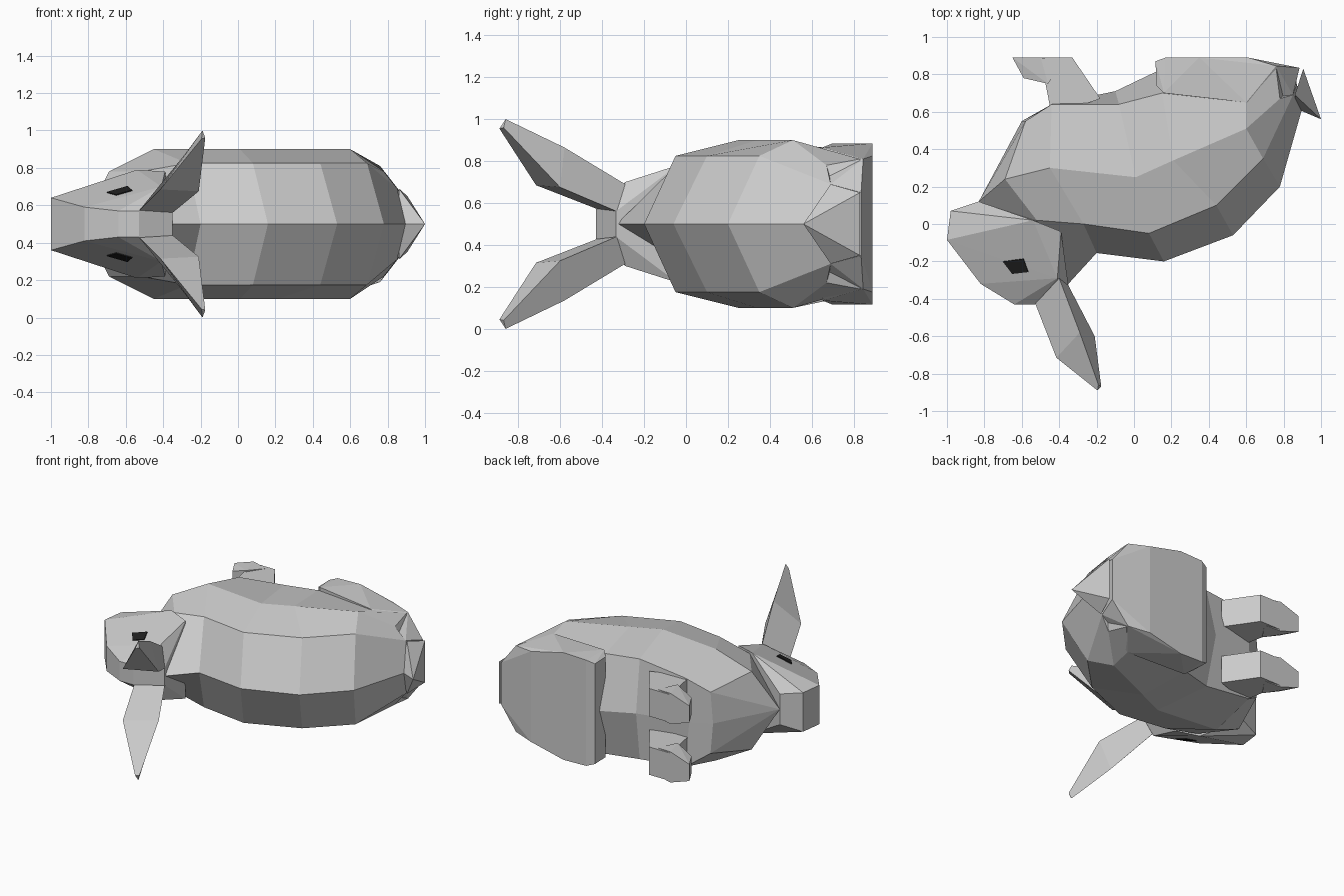
import bpy, bmesh
from mathutils import Vector

if "Cube" in bpy.data.objects:
    bpy.data.objects.remove(bpy.data.objects["Cube"])

MID = 0.5  # the animal lies on its side, mirrored about z = 0.5


def pos(p, s=1):
    return Vector((p[0], p[1], MID + s * p[2]))


def finish(name, bm):
    bmesh.ops.remove_doubles(bm, verts=bm.verts, dist=0.0005)
    bmesh.ops.recalc_face_normals(bm, faces=bm.faces)
    me = bpy.data.meshes.new(name)
    bm.to_mesh(me)
    bm.free()
    ob = bpy.data.objects.new(name, me)
    bpy.context.collection.objects.link(ob)
    return ob


def add_hull(bm, points):
    vs = [bm.verts.new(p) for p in points]
    r = bmesh.ops.convex_hull(bm, input=vs)
    junk = [v for v in r["geom_interior"] if isinstance(v, bmesh.types.BMVert)]
    bmesh.ops.delete(bm, geom=junk, context='VERTS')


def hull(name, *groups):
    bm = bmesh.new()
    for g in groups:
        add_hull(bm, g)
    return finish(name, bm)


def both(half):
    return [pos(p, s) for p in half for s in (1, -1)]


def loft(name, rings, start=None, end=None):
    bm = bmesh.new()
    rows = [[bm.verts.new(p) for p in r] for r in rings]
    n = len(rows[0])
    for a, b in zip(rows, rows[1:]):
        for i in range(n):
            j = (i + 1) % n
            bm.faces.new((a[i], a[j], b[j], b[i]))
    for row, tip in ((rows[0], start), (rows[-1], end)):
        if tip is None:
            bm.faces.new(row)
            continue
        t = bm.verts.new(tip)
        for i in range(n):
            bm.faces.new((row[i], row[(i + 1) % n], t))
    return finish(name, bm)


# body: half rings of spine, shoulder ridge, side, lower side, belly
stations = [
    [(-.36, -.33, 0), (-.52, .02, .28), (-.69, .24, .28), (-.58, .55, .22), (-.6, .55, 0)],
    [(-.2, -.155, 0), (-.27, 0, .325), (-.45, .30, .4), (-.44, .64, .32), (-.46, .62, 0)],
    [(.16, -.2, 0), (.08, -.05, .325), (.01, .25, .4), (-.08, .64, .36), (-.1, .71, 0)],
    [(.53, -.06, 0), (.44, .10, .325), (.21, .34, .4), (.15, .7, .36), (.13, .82, 0)],
    [(.78, .2, 0), (.69, .35, .325), (.6, .51, .4), (.6, .65, .36), (.61, .87, 0)],
    [(.9, .62, 0), (.85, .69, .19), (.78, .67, .28), (.76, .83, .31), (.87, .83, 0)],
]
rings = [[pos(p) for p in h] + [pos(p, -1) for p in h[3:0:-1]] for h in stations]
loft("body", rings, pos((-.83, .12, 0)), pos((.87, .75, 0)))

# head
head = hull("head", both([
    (-1, -.085, .14), (-.98, .07, .14), (-.83, .12, .11), (-.82, -.32, .09),
    (-.64, -.43, .07), (-.53, -.43, .07), (-.54, .02, .29), (-.41, -.29, .2),
    (-.39, -.04, .28), (-.35, -.335, .06)]))

# haunches with the joined hind feet
hull("hind_feet", both([
    (.115, .87, .36), (.12, .74, .36), (.17, .89, .38), (.16, .7, .385),
    (.6, .65, .365), (.35, .89, .385), (.61, .89, .325), (.76, .845, .31),
    (.885, .835, .15), (.85, .69, .19)]))

# tail
hull("tail", both([(1, .56, 0), (.86, .69, .19), (.905, .83, .15), (.86, .62, 0)]))

dark = bpy.data.materials.new("eye_dark")
dark.diffuse_color = (.015, .015, .015, 1)
dark.use_nodes = True
dark.node_tree.nodes["Principled BSDF"].inputs["Base Color"].default_value = dark.diffuse_color

for side, s in (("left", -1), ("right", 1)):
    # ears
    ear = [
        [(-.53, -.42, .07), (-.4, -.29, .19), (-.35, -.33, .06)],
        [(-.415, -.715, .185), (-.29, -.58, .365), (-.21, -.6, .175)],
        [(-.195, -.89, .455), (-.19, -.86, .5), (-.175, -.87, .46)],
    ]
    loft("ear_" + side, [[pos(p, s) for p in r] for r in ear])

    # front legs: shank and paw
    shank = [pos((x, y, w), s) for w in (.11, .31)
             for x, y in ((-.44, .58), (-.18, .67), (-.33, .89), (-.5, .89), (-.46, .75))]
    paw = [pos(p, s) for p in (
        (-.65, .89, .15), (-.65, .89, .27), (-.59, .78, .15), (-.59, .78, .27),
        (-.46, .75, .1), (-.46, .75, .32), (-.5, .89, .1), (-.5, .89, .32),
        (-.38, .87, .11), (-.38, .87, .31))]
    hull("front_leg_" + side, shank, paw)

    # eyes: thin plates projected on to the head
    pts = []
    for x, y in ((-.7, -.2), (-.59, -.185), (-.565, -.255), (-.65, -.265)):
        hit, loc, nor, _ = head.ray_cast(Vector((x, y, MID + s)), Vector((0, 0, -s)))
        pts += [loc + nor * .006, loc - nor * .02]
    eye = hull("eye_" + side, pts)
    eye.data.materials.append(dark)
